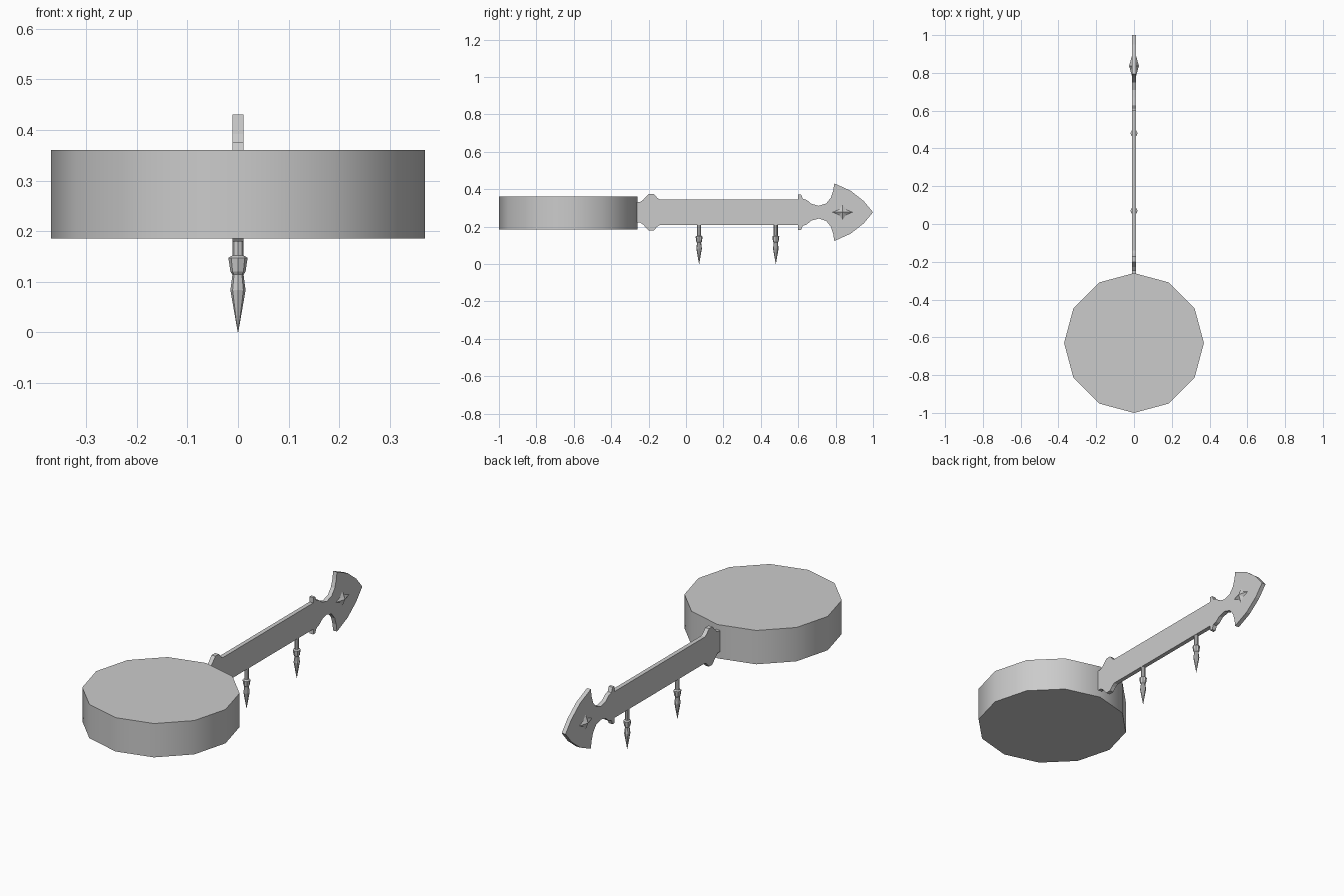
import bpy, bmesh, math

if "Cube" in bpy.data.objects:
    bpy.data.objects.remove(bpy.data.objects["Cube"])

MID = 0.277  # height of the plank's centre line


def finish(name, bm, smooth=None):
    bmesh.ops.recalc_face_normals(bm, faces=bm.faces)
    me = bpy.data.meshes.new(name)
    bm.to_mesh(me)
    bm.free()
    ob = bpy.data.objects.new(name, me)
    bpy.context.collection.objects.link(ob)
    if smooth:
        bpy.ops.object.select_all(action='DESELECT')
        ob.select_set(True)
        bpy.context.view_layer.objects.active = ob
        bpy.ops.object.shade_smooth_by_angle(angle=math.radians(smooth))
    return ob


def lathe(name, profile, y, sides, smooth=None):
    """Solid of revolution about a vertical axis; profile is (radius, z)."""
    bm = bmesh.new()
    rings = []
    for r, z in profile:
        rings.append([bm.verts.new((r * math.cos(2 * math.pi * i / sides),
                                    y + r * math.sin(2 * math.pi * i / sides), z))
                      for i in range(sides)])
    for a, b in zip(rings, rings[1:]):
        for i in range(sides):
            j = (i + 1) % sides
            bm.faces.new((a[i], a[j], b[j], b[i]))
    bm.faces.new(rings[0])
    bm.faces.new(rings[-1])
    return finish(name, bm, smooth)


# Twelve-sided round board
lathe("round_board", [(0.37, 0.185), (0.37, 0.36)], -0.63, 12, 35)

# Bracket arm: upper half outline (y, half height), mirrored downwards
half = [(-0.275, 0.055), (-0.245, 0.055), (-0.228, 0.067), (-0.20, 0.098),
        (-0.172, 0.098), (-0.155, 0.078), (-0.14, 0.068), (0.60, 0.068),
        (0.60, 0.095), (0.615, 0.095), (0.625, 0.072), (0.645, 0.066),
        (0.67, 0.045), (0.71, 0.034), (0.75, 0.047), (0.775, 0.078),
        (0.787, 0.115), (0.793, 0.154), (0.88, 0.115), (0.95, 0.06)]
outline = ([(y, MID + h) for y, h in half] + [(1.0, MID)]
           + [(y, MID - h) for y, h in reversed(half)])
bm = bmesh.new()
face = bm.faces.new([bm.verts.new((-0.011, y, z)) for y, z in outline])
ext = bmesh.ops.extrude_face_region(bm, geom=[face])
bmesh.ops.translate(bm, vec=(0.022, 0, 0),
                    verts=[v for v in ext["geom"] if isinstance(v, bmesh.types.BMVert)])
finish("bracket_arm", bm)

# Raised four-pointed star on both sides of the arrow head
for side, label in ((1, "right"), (-1, "left")):
    bm = bmesh.new()
    tip = bm.verts.new((side * 0.026, 0.837, MID))
    ring = []
    for i in range(8):
        a = i * math.pi / 4
        ry, rz = (0.055, 0.042) if i % 2 == 0 else (0.027, 0.021)
        ring.append(bm.verts.new((side * 0.0105, 0.837 + ry * math.cos(a),
                                  MID + rz * math.sin(a))))
    for i in range(8):
        bm.faces.new((ring[i], ring[(i + 1) % 8], tip))
    bm.faces.new(ring)
    finish("star_stud_" + label, bm)

# Two turned hanging spikes under the arm
spike = [(0.011, 0.22), (0.011, 0.152), (0.019, 0.147), (0.015, 0.12),
         (0.011, 0.114), (0.015, 0.083), (0.0006, 0.0)]
for n, y in enumerate((0.07, 0.48)):
    lathe(f"hanging_spike_{n + 1}", spike, y, 8)
